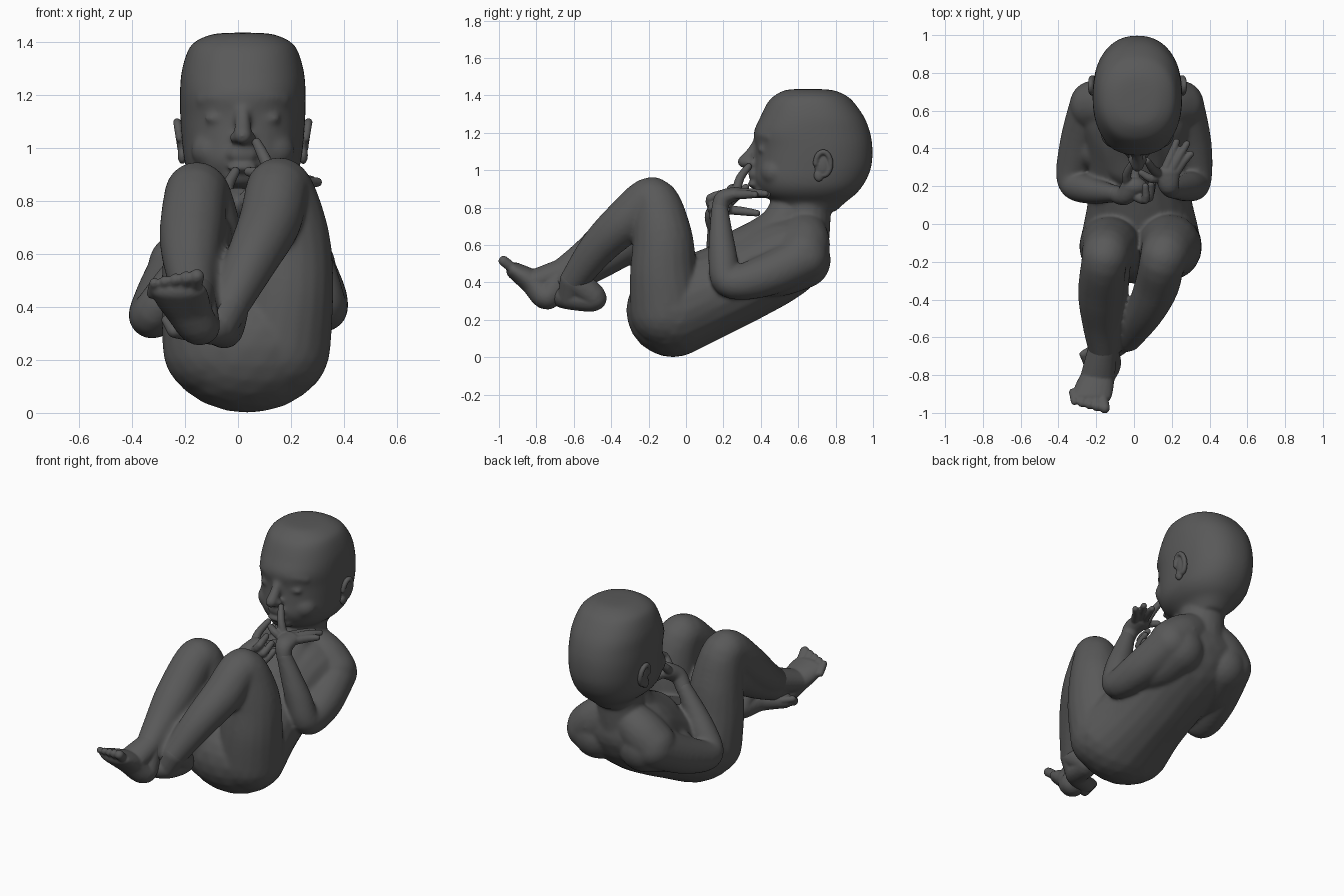
import bpy, bmesh, math
from mathutils import Vector, Matrix

skin = bpy.data.materials.new("dark grey")
skin.diffuse_color = (0.1, 0.1, 0.1, 1)


def catmull(a, b, c, d, t):
    return [0.5 * (2*q + (r-p)*t + (2*p-5*q+4*r-s)*t*t + (3*q-p-3*r+s)*t**3)
            for p, q, r, s in zip(a, b, c, d)]


def spline(pts, steps):
    p = [pts[0]] + list(pts) + [pts[-1]]
    path = [catmull(*p[i:i+4], k / steps) for i in range(len(p) - 3) for k in range(steps)]
    return path + [p[-1]]


def ball(bm, c, rad):
    m = Matrix.Translation(c) @ Matrix.Diagonal((*rad, 1))
    bmesh.ops.create_icosphere(bm, subdivisions=3, radius=1, matrix=m)


def limb(bm, pts, steps=5):
    """Smooth chain of spheres (x, y, z, radius, optional x stretch), hulled in pairs."""
    path = spline([tuple(q) + (1,) * (5 - len(q)) for q in pts], steps)
    for a, b in zip(path, path[1:]):
        t = bmesh.new()
        for q in (a, b):
            ball(t, q[:3], (q[3] * q[4], q[3], q[3]))
        hull = bmesh.ops.convex_hull(t, input=t.verts)
        junk = [g for g in hull["geom_interior"] if isinstance(g, bmesh.types.BMVert)]
        bmesh.ops.delete(t, geom=junk, context='VERTS')
        me = bpy.data.meshes.new("tmp")
        t.to_mesh(me)
        t.free()
        bm.from_mesh(me)
        bpy.data.meshes.remove(me)


def finish(name, bm, voxel, smooth):
    """Fuse the overlapping shapes into one smooth skin."""
    me = bpy.data.meshes.new(name)
    bm.to_mesh(me)
    bm.free()
    ob = bpy.data.objects.new(name, me)
    bpy.context.collection.objects.link(ob)
    me.materials.append(skin)
    r = ob.modifiers.new("fuse", 'REMESH')
    r.mode, r.voxel_size, r.use_smooth_shade = 'VOXEL', voxel, True
    s = ob.modifiers.new("soften", 'SMOOTH')
    s.factor, s.iterations = 0.5, smooth
    return ob


# ---- body: torso, neck, shoulders, legs and arms
body = bmesh.new()
limb(body, [(.035, -.07, .25, .25, 1.26), (.03, .12, .335, .24, 1.15), (.02, .32, .425, .23, 1.16),
            (.015, .50, .525, .225, 1.25), (.015, .595, .585, .175, 1.65)], 8)
limb(body, [(.015, .61, .60, .155), (.015, .635, .72, .138), (.015, .65, .88, .13)])
limb(body, [(.015, .32, .56, .14, 1.25), (.015, .42, .61, .14, 1.25), (.015, .51, .70, .12, 1.15), (.015, .56, .82, .1)])
for s in (-1, 1):
    limb(body, [(.015 + s * .06, .64, .68, .11), (.015 + s * .15, .635, .61, .135), (.015 + s * .22, .625, .55, .135)])
    limb(body, [(.015 + s * .16, .62, .52, .155), (.015 + s * .19, .50, .46, .135), (.015 + s * .22, .40, .44, .115)])
legs = {
    "right": [(.15, -.1, .25, .2), (.18, -.12, .45, .18), (.19, -.125, .65, .158), (.155, -.18, .84, .124),
              (.12, -.33, .72, .118), (.055, -.47, .585, .1), (-.03, -.60, .41, .075)],
    "left": [(-.09, -.1, .25, .195), (-.12, -.12, .45, .17), (-.13, -.13, .65, .15), (-.155, -.18, .825, .122),
             (-.175, -.36, .67, .122), (-.175, -.52, .54, .1), (-.165, -.66, .45, .078)],
    "left_calf": [(-.14, -.25, .66, .12), (-.145, -.37, .585, .115), (-.145, -.52, .49, .1), (-.15, -.65, .41, .08)]}
arms = {
    "right": [(.245, .635, .535, .125), (.30, .42, .435, .112), (.325, .23, .405, .085),
              (.285, .195, .56, .076), (.2, .18, .8, .045)],
    "left": [(-.215, .635, .535, .125), (-.285, .42, .42, .11), (-.325, .23, .37, .083),
             (-.235, .18, .5, .074), (-.1, .16, .7, .045)]}
for chain in list(legs.values()) + list(arms.values()):
    limb(body, chain)

# ---- head: stacked rounded slices (z, front y, back y, half width)
HX = .018
slices = [(1.434, .60, .70, .04), (1.428, .53, .785, .115), (1.40, .475, .855, .18), (1.36, .435, .90, .21),
          (1.28, .395, .955, .232), (1.20, .362, .985, .237), (1.12, .372, .997, .236), (1.03, .368, .993, .23),
          (.96, .362, .97, .222), (.91, .38, .94, .208), (.87, .41, .905, .18), (.83, .47, .855, .135),
          (.78, .53, .80, .10)]
rings = []
for z, f, b, w in spline(slices, 4):
    ring = []
    for i in range(48):
        a = 2 * math.pi * i / 48
        c, s = math.cos(a), math.sin(a)
        x = w * math.copysign(abs(c) ** .9, c)
        y = (f + b) / 2 + (b - f) / 2 * math.copysign(abs(s) ** .88, s)
        ring.append(body.verts.new((HX + x, y, z)))
    rings.append(ring)
for lo, hi in zip(rings[1:], rings):
    for i in range(48):
        j = (i + 1) % 48
        body.faces.new((lo[i], lo[j], hi[j], hi[i]))
body.faces.new(rings[0])
body.faces.new(rings[-1][::-1])

# ---- face: nose, lips, chin, then mirrored lids, cheeks and nostrils
limb(body, [(HX, .40, 1.17, .03), (HX, .355, 1.10, .03), (HX, .308, 1.045, .034)])
limb(body, [(HX, .37, 1.02, .03), (HX, .362, .975, .03, 2)])
ball(body, (HX, .358, .925), (.06, .03, .018))
ball(body, (HX, .425, .895), (.085, .06, .045))
for s in (-1, 1):
    ball(body, (HX + s * .028, .34, 1.038), (.024, .027, .022))
    ball(body, (HX + s * .09, .408, 1.11), (.055, .025, .022))
    limb(body, [(HX + s * .04, .39, 1.18, .026), (HX + s * .1, .41, 1.19, .028), (HX + s * .15, .445, 1.18, .026)])
    ball(body, (HX + s * .1, .475, .99), (.095, .08, .08))
finish("body_and_head", body, .0095, 14)

# ---- ears: solid bowl with raised rim, mirrored
for s, name in ((-1, "left_ear"), (1, "right_ear")):
    ear = bmesh.new()
    x = HX + s * .23
    rim = []
    for i in range(11):
        a = math.radians(-100 + 28 * i)
        rim.append((x + s * (.008 + .01 * math.sin(a)), .733 + .04 * math.cos(a), 1.035 + .062 * math.sin(a), .015))
    limb(ear, rim, 2)
    ball(ear, (x - s * .006, .73, 1.03), (.026, .045, .07))
    ball(ear, (x - s * .002, .71, .972), (.018, .027, .034))
    finish(name, ear, .005, 5)


# ---- hands: palm plus fingers, each finger as base, knuckle, tip
def hand(name, palm, fingers):
    bm = bmesh.new()
    limb(bm, palm)
    for base, mid, tip in fingers:
        limb(bm, [(*base, .025), (*mid, .023), (*tip, .018)], 3)
    finish(name, bm, .006, 3)


hand("right_hand", [(.2, .18, .79, .044), (.185, .2, .85, .045, 1.2), (.175, .27, .875, .036, 1.8)],
     [((.13, .27, .89), (.1, .29, .96), (.07, .335, 1.02)),
      ((.2, .29, .88), (.24, .36, .88), (.28, .425, .875)),
      ((.17, .30, .88), (.2, .37, .875), (.225, .435, .87)),
      ((.22, .27, .87), (.26, .33, .87), (.3, .37, .87)),
      ((.13, .25, .87), (.09, .24, .9), (.04, .27, .91))])
hand("left_hand", [(-.1, .16, .69, .045), (-.05, .15, .76, .05), (.0, .2, .80, .05, 1.4)],
     [((.02, .14, .8), (.06, .13, .85), (.06, .2, .88)),
      ((.03, .15, .78), (.08, .14, .8), (.09, .21, .84)),
      ((.03, .16, .76), (.08, .15, .75), (.1, .22, .79)),
      ((.0, .22, .79), (.02, .31, .78), (.05, .38, .77)),
      ((-.03, .2, .8), (-.04, .26, .85), (-.01, .32, .91))])


# ---- feet: heel, sole, ball and a row of toes
def foot(name, chain, toe_a, toe_b, lean):
    bm = bmesh.new()
    limb(bm, chain)
    limb(bm, [chain[0], chain[2]], 1)
    a, b = Vector(toe_a), Vector(toe_b)
    for i in range(5):
        p = a.lerp(b, i / 4)
        r = .02 + .002 * i
        limb(bm, [(*(p - Vector(lean)), r), (*p, r)], 1)
    finish(name, bm, .007, 4)


foot("left_foot", [(-.165, -.66, .45, .078), (-.145, -.74, .325, .07, 1.1), (-.195, -.82, .40, .066, 1.4),
                   (-.225, -.915, .462, .046, 2.3)],
     (-.315, -.94, .49), (-.155, -.975, .515), (.01, -.05, .04))
foot("right_foot", [(-.03, -.60, .41, .075), (-.045, -.49, .315, .066), (-.08, -.62, .32, .066, 1.1),
                    (-.19, -.69, .325, .05, 1.5)],
     (-.27, -.69, .35), (-.24, -.74, .31), (-.05, -.03, .01))
